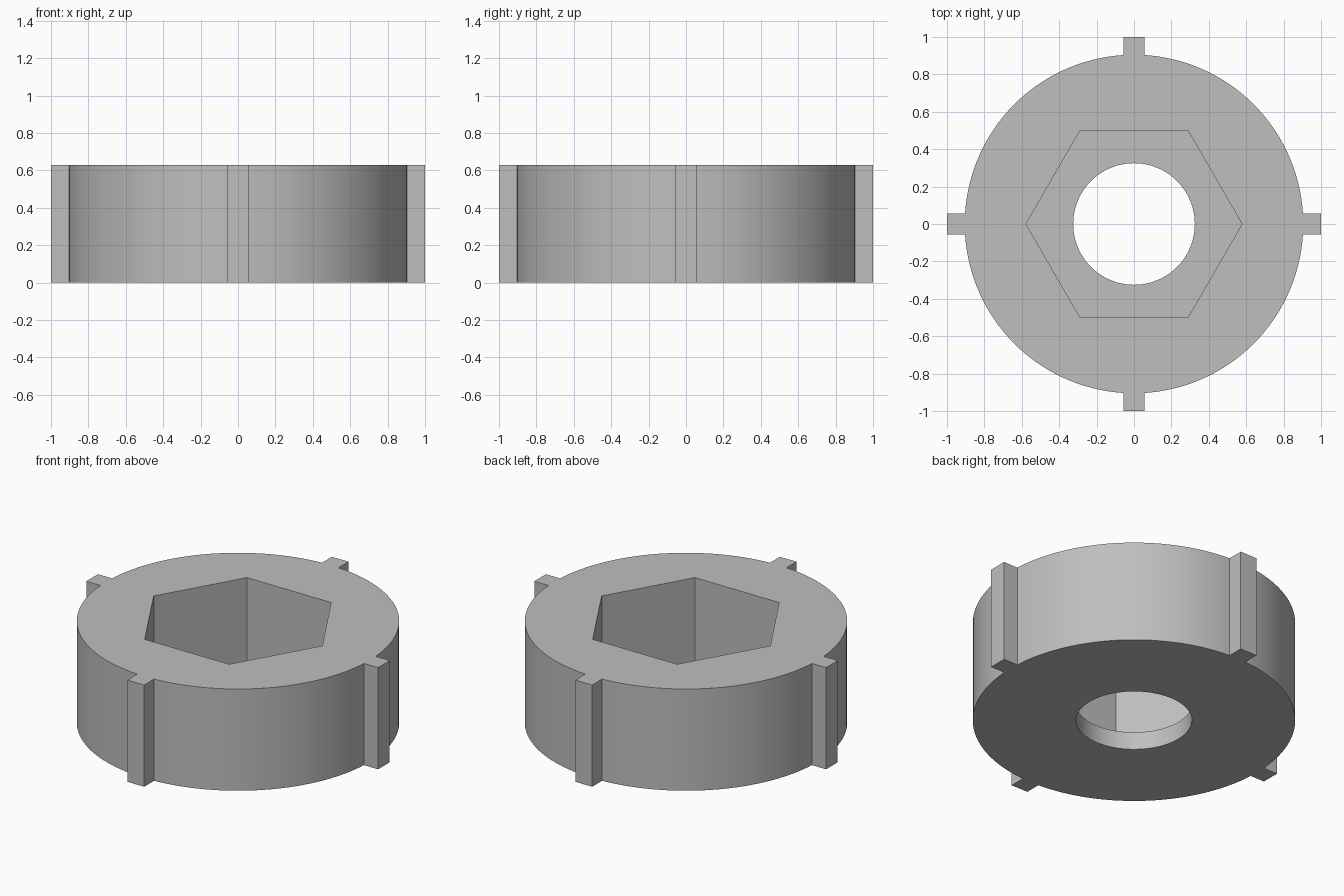
import bpy
import bmesh
from math import asin, cos, sin, pi

HEIGHT = 0.63
RADIUS = 0.905
KEY_HALF = 0.057
FLOOR = 0.11

if "Cube" in bpy.data.objects:
    bpy.data.objects.remove(bpy.data.objects["Cube"])

grey = bpy.data.materials.new("plain grey")
grey.use_nodes = True
colour = (0.52, 0.52, 0.52, 1)
grey.diffuse_color = colour
grey.node_tree.nodes["Principled BSDF"].inputs["Base Color"].default_value = colour


def circle(radius, sides):
    return [(radius * cos(2 * pi * i / sides), radius * sin(2 * pi * i / sides))
            for i in range(sides)]


def prism(name, outline, low, high):
    """Extrude a flat outline from one height to another."""
    bm = bmesh.new()
    base = bm.faces.new([bm.verts.new((x, y, low)) for x, y in outline])
    top = bmesh.ops.extrude_face_region(bm, geom=[base], use_keep_orig=True)
    moved = [v for v in top["geom"] if isinstance(v, bmesh.types.BMVert)]
    bmesh.ops.translate(bm, verts=moved, vec=(0, 0, high - low))
    bmesh.ops.recalc_face_normals(bm, faces=bm.faces)
    mesh = bpy.data.meshes.new(name)
    bm.to_mesh(mesh)
    bm.free()
    mesh.materials.append(grey)
    obj = bpy.data.objects.new(name, mesh)
    bpy.context.collection.objects.link(obj)
    return obj


def cut(target, cutter):
    """Subtract the cutter and remove it."""
    cutter.hide_render = True
    mod = target.modifiers.new("cut", "BOOLEAN")
    mod.operation = "DIFFERENCE"
    mod.solver = "EXACT"
    mod.object = cutter
    bpy.context.view_layer.objects.active = target
    bpy.ops.object.modifier_apply(modifier=mod.name)
    bpy.data.objects.remove(cutter)


# Round outline with a square key on each quarter
start = asin(KEY_HALF / RADIUS)
steps = 32
quarter = [(1, -KEY_HALF), (1, KEY_HALF)]
for i in range(steps + 1):
    a = start + (pi / 2 - 2 * start) * i / steps
    quarter.append((RADIUS * cos(a), RADIUS * sin(a)))
outline = []
for turn in range(4):
    outline += quarter
    quarter = [(-y, x) for x, y in quarter]

body = prism("keyed_socket_ring", outline, 0, HEIGHT)

# Hexagonal pocket above the floor, then the round bore through it
cut(body, prism("hex_pocket_cutter", circle(1 / 3 ** 0.5, 6), FLOOR, HEIGHT + 0.1))
cut(body, prism("bore_cutter", circle(0.325, 96), -0.1, FLOOR + 0.1))

# Smooth round walls, sharp edges elsewhere
bpy.ops.object.select_all(action="DESELECT")
body.select_set(True)
bpy.context.view_layer.objects.active = body
bpy.ops.object.shade_smooth_by_angle(angle=pi / 6)
